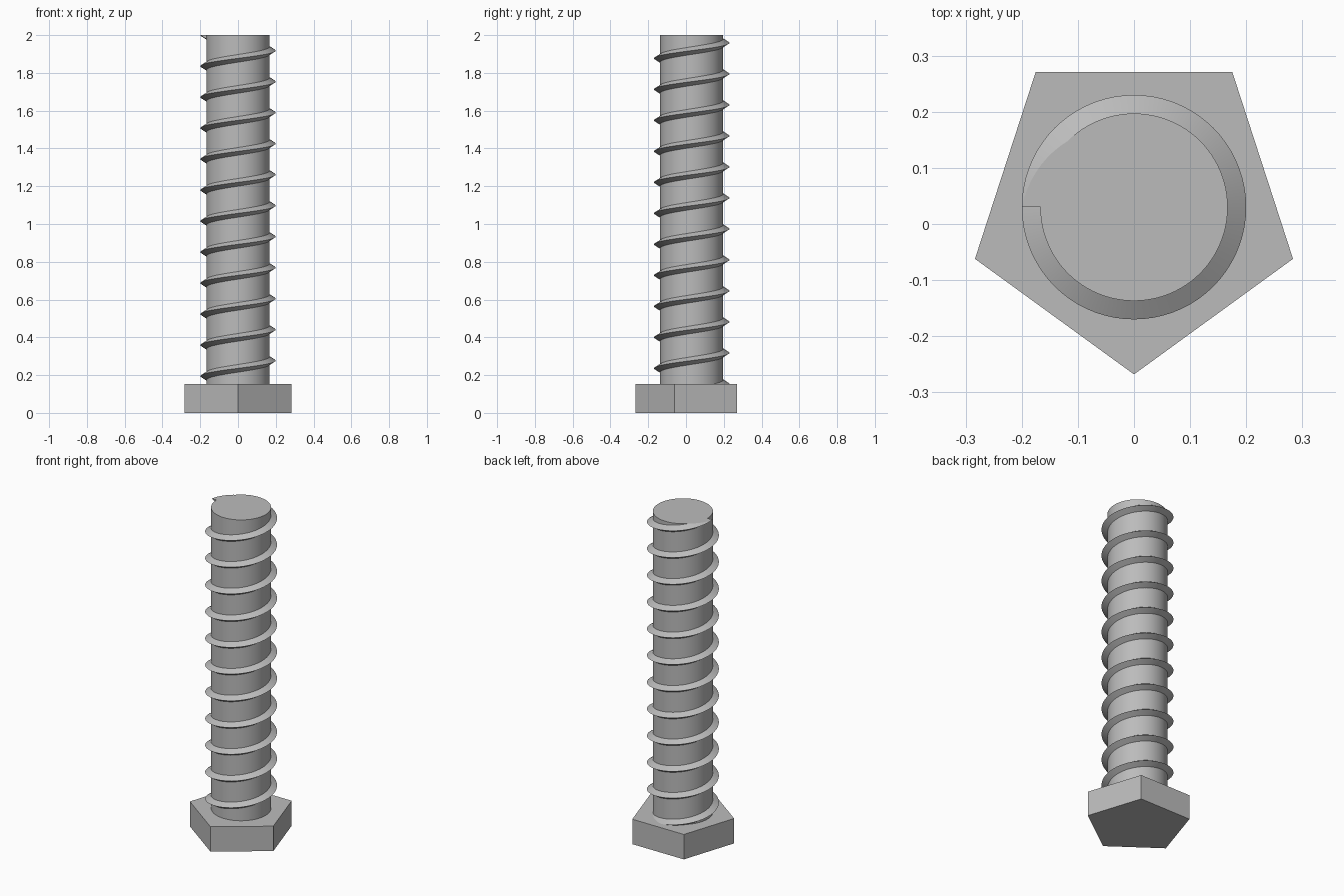
import bpy, bmesh
from math import sin, cos, pi, radians

cube = bpy.data.objects.get("Cube")
if cube:
    bpy.data.objects.remove(cube, do_unlink=True)

AXIS_Y = 0.03          # the shaft axis sits slightly behind the origin
HEAD_TOP = 0.153
TOP = 2.0
SHAFT_R = 0.167
CREST_R = 0.2
PITCH = 0.1641
STEPS = 72             # thread segments per turn

steel = bpy.data.materials.new("grey steel")
steel.use_nodes = True
steel.diffuse_color = (0.5, 0.5, 0.5, 1)
steel.node_tree.nodes["Principled BSDF"].inputs["Base Color"].default_value = (0.5, 0.5, 0.5, 1)


def finish(obj, name, smooth):
    obj.name = obj.data.name = name
    obj.data.materials.append(steel)
    bpy.ops.object.select_all(action='DESELECT')
    obj.select_set(True)
    bpy.context.view_layer.objects.active = obj
    if smooth:
        bpy.ops.object.shade_smooth_by_angle(angle=radians(30))


def prism(name, sides, radius, z0, z1, turn=0, smooth=False):
    bm = bmesh.new()
    ring = [bm.verts.new((radius * cos(turn + 2 * pi * i / sides),
                          AXIS_Y + radius * sin(turn + 2 * pi * i / sides), z0))
            for i in range(sides)]
    base = bm.faces.new(ring)
    top = bmesh.ops.extrude_face_region(bm, geom=[base])["geom"]
    bmesh.ops.translate(bm, vec=(0, 0, z1 - z0),
                        verts=[v for v in top if isinstance(v, bmesh.types.BMVert)])
    bmesh.ops.recalc_face_normals(bm, faces=bm.faces)
    add(bm, name, smooth)


def add(bm, name, smooth):
    mesh = bpy.data.meshes.new(name)
    bm.to_mesh(mesh)
    bm.free()
    obj = bpy.data.objects.new(name, mesh)
    bpy.context.collection.objects.link(obj)
    finish(obj, name, smooth)


# Five-sided head with a corner at the front, and the round shaft
prism("head", 5, 0.298, 0, HEAD_TOP, turn=-pi / 2)
prism("shaft", 96, SHAFT_R, HEAD_TOP, TOP, smooth=True)

# Helical thread: a V section swept up the shaft, ending on the -x side
bm = bmesh.new()
section = [(SHAFT_R - 0.001, -0.021), (CREST_R, 0), (SHAFT_R - 0.001, 0.021)]
rings = []
for i in range(int(11.8 * STEPS) + 1):
    a = pi - 2 * pi * i / STEPS
    z = TOP - PITCH * i / STEPS
    rings.append([bm.verts.new((r * cos(a), AXIS_Y + r * sin(a), z + dz)) for r, dz in section])
for p, q in zip(rings, rings[1:]):
    for k in range(3):
        n = (k + 1) % 3
        bm.faces.new((p[k], p[n], q[n], q[k]))
bm.faces.new(rings[0])
bm.faces.new(rings[-1])
bmesh.ops.recalc_face_normals(bm, faces=bm.faces)

# Trim the thread flush with the end of the shaft
cut = bmesh.ops.bisect_plane(bm, geom=bm.verts[:] + bm.edges[:] + bm.faces[:],
                             plane_co=(0, 0, TOP), plane_no=(0, 0, 1), clear_outer=True)
edges = [e for e in cut["geom_cut"] if isinstance(e, bmesh.types.BMEdge)]
bmesh.ops.holes_fill(bm, edges=edges, sides=0)
bmesh.ops.recalc_face_normals(bm, faces=bm.faces)
add(bm, "thread", True)
